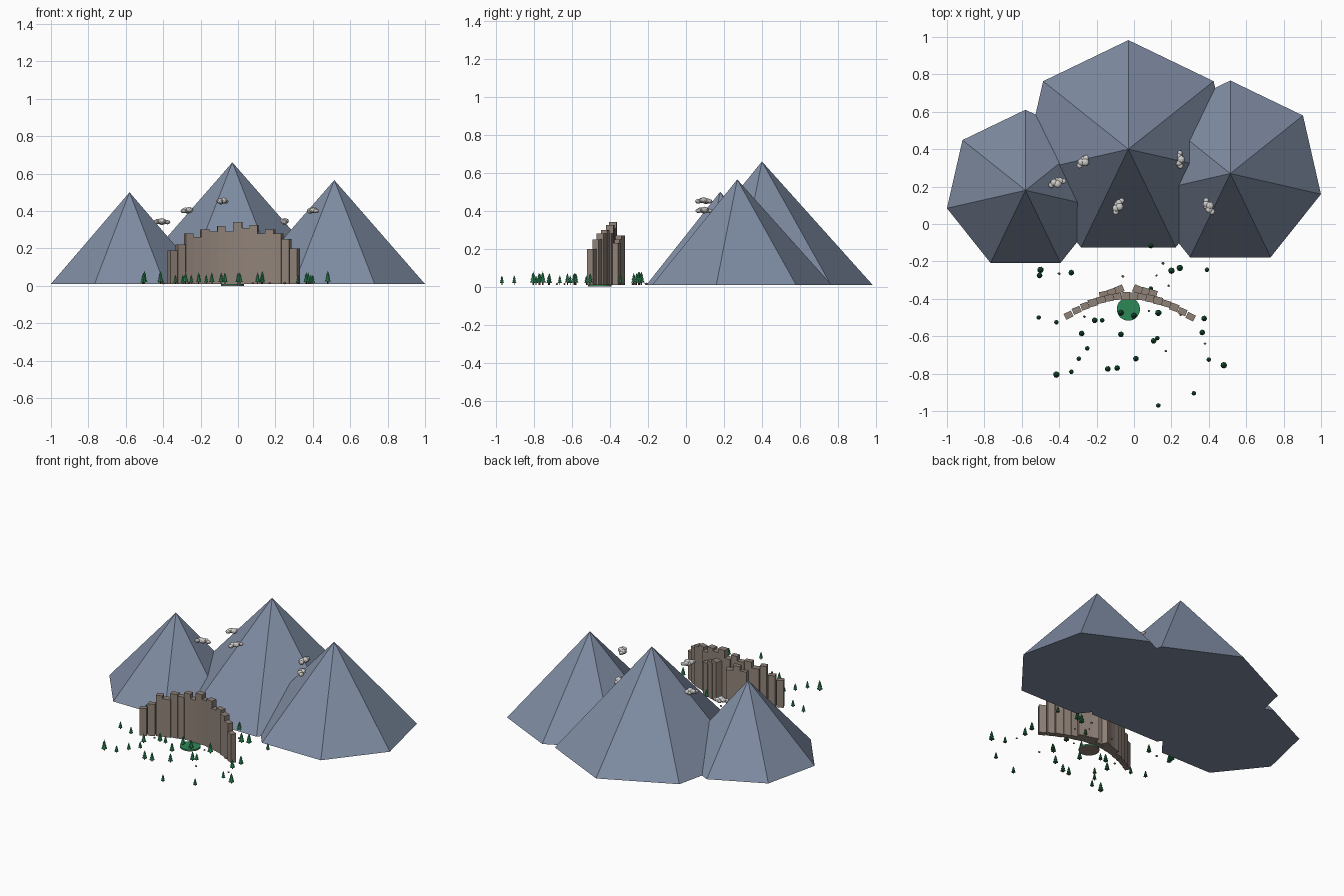
import bpy
import bmesh
import math
import random
from mathutils import Matrix, Vector

random.seed(4)
default = bpy.data.objects.get("Cube")
if default:
    bpy.data.objects.remove(default, do_unlink=True)

GROUND = 0.01


def material(name, rgb):
    mat = bpy.data.materials.new(name)
    mat.use_nodes = True
    colour = (*rgb, 1)
    mat.diffuse_color = colour
    mat.node_tree.nodes["Principled BSDF"].inputs["Base Color"].default_value = colour
    return mat


slate = material("slate blue rock", (0.21, 0.26, 0.36))
brown = material("brown cliff stone", (0.28, 0.225, 0.19))
green = material("green", (0.027, 0.25, 0.095))
bark = material("dark bark", (0.13, 0.06, 0.025))
pale = material("pale cloud", (0.62, 0.61, 0.59))


def mesh_from(bm, name, *mats):
    mesh = bpy.data.meshes.new(name)
    bm.to_mesh(mesh)
    bm.free()
    for mat in mats:
        mesh.materials.append(mat)
    return mesh


def place(name, mesh, location, turn=0, scale=(1, 1, 1)):
    obj = bpy.data.objects.new(name, mesh)
    obj.location = location
    obj.rotation_euler.z = turn
    obj.scale = scale
    bpy.context.scene.collection.objects.link(obj)
    return obj


def add_cone(bm, sides, low, high, z, height, slot=0):
    """Cone or cylinder standing on z, with one corner towards +y."""
    move = Matrix.Translation((0, 0, z + height / 2)) @ Matrix.Rotation(math.pi / 2, 4, "Z")
    # the default first corner direction is corrected after creation
    verts = bmesh.ops.create_cone(bm, cap_ends=True, segments=sides,
                                  radius1=low, radius2=high, depth=height)["verts"]
    first = max(verts, key=lambda v: v.co.xy.length)
    align = Matrix.Rotation(-math.atan2(first.co.y, first.co.x), 4, "Z")
    bmesh.ops.transform(bm, matrix=move @ align, verts=verts)
    for face in {f for v in verts for f in v.link_faces}:
        face.material_index = slot


# Mountains: seven-sided pyramids
for name, x, y, radius, top in (("central_mountain", -0.03, 0.40, 0.583, 0.66),
                                ("right_mountain", -0.58, 0.18, 0.431, 0.50),
                                ("left_mountain", 0.515, 0.27, 0.497, 0.565)):
    bm = bmesh.new()
    add_cone(bm, 7, radius, 0, GROUND, top - GROUND)
    place(name, mesh_from(bm, name, slate), (x, y, 0))

# Cliff: a curved wall of square columns, with a shorter row behind
bm = bmesh.new()
bmesh.ops.create_cube(bm, size=1, matrix=Matrix.Translation((0, 0, 0.5)))
column = mesh_from(bm, "column", brown)


def add_column(name, x, y, top, turn):
    size = (random.uniform(0.041, 0.05), random.uniform(0.033, 0.042), top - GROUND)
    place(name, column, (x, y, GROUND), turn, size)


tops = (19, 22, 28, 26, 30, 29, 32, 29, 34, 31, 32.5, 28, 30, 28, 25, 20)
for i, top in enumerate(tops):
    x = -0.35 + 0.0435 * i
    off = x + 0.03
    add_column(f"cliff_column_{i}", x, -0.385 - off * off, top / 100, -2 * off * 0.7)
for i, (x, y, top, turn) in enumerate(((-0.16, -0.38, 0.24, 0.2), (-0.12, -0.365, 0.27, 0.3),
                                       (-0.08, -0.35, 0.24, 0.4), (0.02, -0.35, 0.27, -0.4),
                                       (0.06, -0.36, 0.25, -0.3), (0.10, -0.37, 0.23, -0.3))):
    add_column(f"back_column_{i}", x, y, top, turn)

# Pool: green surface on a thin stone basin
bm = bmesh.new()
add_cone(bm, 32, 0.062, 0.062, 0, 0.004)
add_cone(bm, 32, 0.062, 0.062, 0.004, 0.006, 1)
place("pool", mesh_from(bm, "pool", brown, green), (-0.03, -0.455, 0))

# Trees: trunk and stacked cones, in unit height
bm = bmesh.new()
add_cone(bm, 6, 0.05, 0.05, 0, 0.25, 1)
for radius, z, height in ((0.25, 0.18, 0.4), (0.2, 0.4, 0.35), (0.14, 0.62, 0.38)):
    add_cone(bm, 8, radius, 0, z, height)
tree = mesh_from(bm, "tree", green, bark)

large = ((-50, -24.5), (-41.5, -80.5), (20, -25), (24.5, -23.5), (48, -75.5), (13, -47.5))
medium = ((-50.5, -27.5), (-33.5, -26), (-28, -58.5), (-21, -51.5), (-7, -59), (1, -72),
          (-14, -77.5), (-9, -77), (0, -49), (-7, -47.5), (10.5, -62.5), (37.5, -50.5),
          (36.5, -58), (9, -11.5))
small = ((-51, -50), (-41.5, -52.5), (-17, -51.5), (-25, -66.5), (-29.5, -72), (-33.5, -79),
         (12.5, -61), (9, -34.5), (39, -24.5), (40, -72.5), (32, -90.5), (13, -97))
for kind, spots, height in (("large", large, 0.07), ("medium", medium, 0.062),
                            ("small", small, 0.05)):
    for i, (x, y) in enumerate(spots):
        place(f"{kind}_tree_{i}", tree, (x / 100, y / 100, GROUND),
              random.uniform(0, 3), (height,) * 3)

# Loose rocks around the cliff
bm = bmesh.new()
bmesh.ops.create_icosphere(bm, subdivisions=1, radius=1)
rock = mesh_from(bm, "rock", brown)
for i, (x, y) in enumerate(((-40, -26.5), (-6, -28), (12, -27.5), (15.5, -21), (18.5, -33),
                            (-26.5, -49.5), (8, -46.5), (25, -48.5), (17, -68), (38, -64),
                            (-37, -14))):
    size = random.uniform(0.007, 0.01)
    place(f"rock_{i}", rock, (x / 100, y / 100, GROUND + size / 2),
          random.uniform(0, 3), (size, size * 0.8, size * 0.7))

# Clouds: flattened puffs in a short row
bm = bmesh.new()
for x, y, z, radius in ((-0.034, 0, 0, 0.016), (-0.016, 0.008, 0.004, 0.019),
                        (0, -0.006, 0.006, 0.021), (0.018, 0.006, 0.002, 0.018),
                        (0.034, -0.003, 0, 0.015), (0.006, 0.012, -0.003, 0.016)):
    spot = Matrix.Translation(Vector((x, y, z))) @ Matrix.Diagonal((1, 1, 0.75, 1))
    bmesh.ops.create_icosphere(bm, subdivisions=2, radius=radius, matrix=spot)
cloud = mesh_from(bm, "cloud", pale)
for i, (x, y, z, turn) in enumerate(((-0.41, 0.22, 0.34, 20), (-0.265, 0.335, 0.40, 40),
                                     (-0.083, 0.095, 0.45, 65), (0.245, 0.345, 0.34, 95),
                                     (0.40, 0.095, 0.40, 120))):
    place(f"cloud_{i}", cloud, (x, y, z), math.radians(turn))
